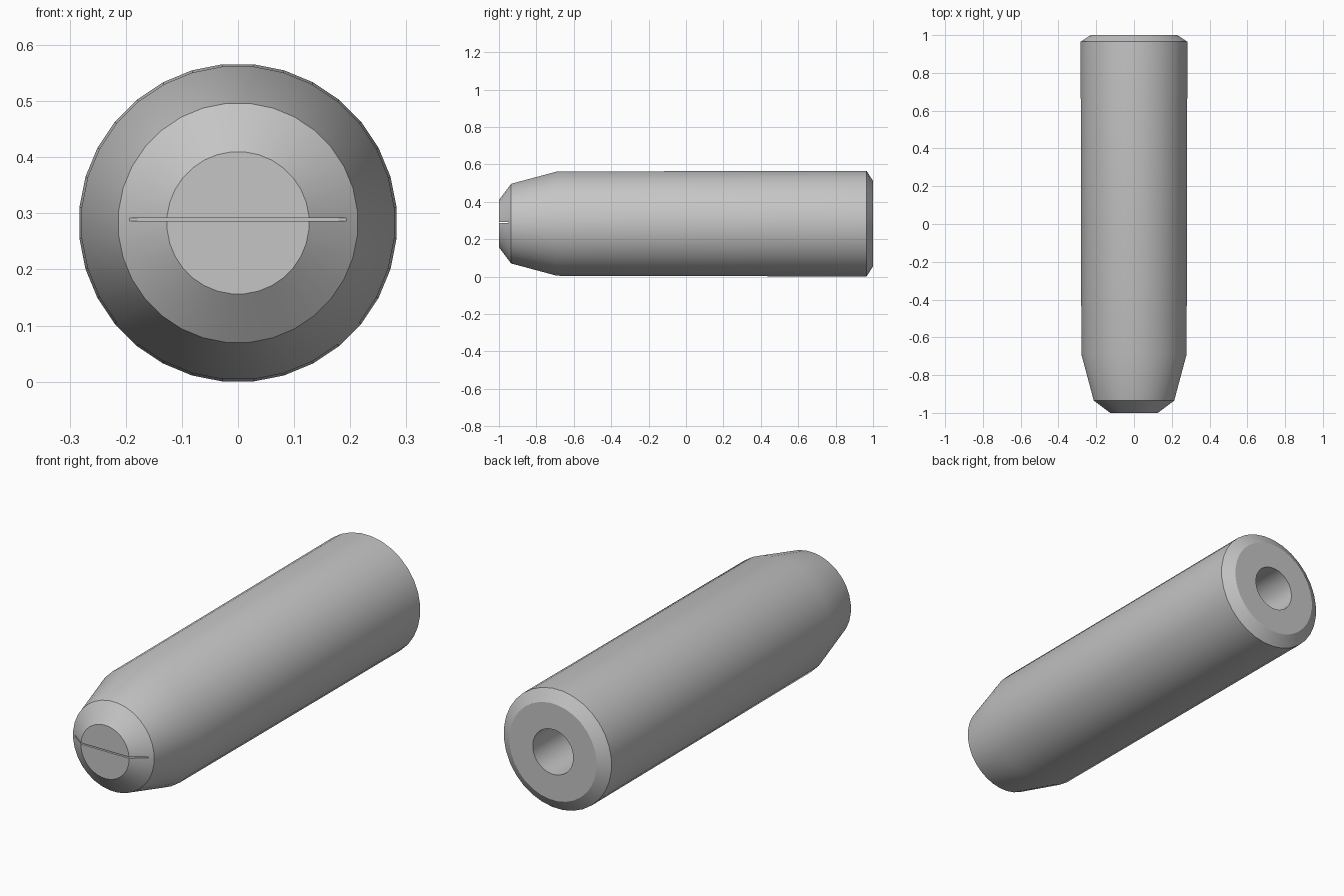
import bpy, bmesh, math
from mathutils import Matrix

cube = bpy.data.objects.get("Cube")
if cube:
    bpy.data.objects.remove(cube, do_unlink=True)

SIDES = 32
AXIS_Z = 0.283

grey = bpy.data.materials.new("plain grey")
grey.use_nodes = True
grey.diffuse_color = (0.56, 0.56, 0.56, 1)
grey.node_tree.nodes["Principled BSDF"].inputs["Base Color"].default_value = grey.diffuse_color


def make_object(name, bm):
    bmesh.ops.recalc_face_normals(bm, faces=bm.faces)
    mesh = bpy.data.meshes.new(name)
    bm.to_mesh(mesh)
    bm.free()
    mesh.materials.append(grey)
    obj = bpy.data.objects.new(name, mesh)
    bpy.context.collection.objects.link(obj)
    return obj


def lathe(name, profile):
    """Revolve (y, radius) points round the long axis and cap both ends."""
    bm = bmesh.new()
    angles = [2 * math.pi * (i + 0.5) / SIDES for i in range(SIDES)]
    rings = [[bm.verts.new((r * math.sin(a), y, AXIS_Z + r * math.cos(a))) for a in angles]
             for y, r in profile]
    for low, high in zip(rings, rings[1:]):
        for i in range(SIDES):
            j = (i + 1) % SIDES
            bm.faces.new((low[i], low[j], high[j], high[i]))
    bm.faces.new(rings[0])
    bm.faces.new(rings[-1])
    return make_object(name, bm)


# Body: tapered nose, straight barrel, chamfered back with a blind hole
pin = lathe("pin_body", [
    (-1, 0.127), (-0.935, 0.214), (-0.69, 0.28), (0.965, 0.284),
    (1, 0.23), (1, 0.107), (0.3, 0.107),
])

# Thin slit across the nose
bm = bmesh.new()
bmesh.ops.create_cube(bm, size=1, matrix=Matrix.Translation((0, -1, AXIS_Z + 0.006))
                      @ Matrix.Diagonal((0.6, 0.1, 0.006, 1)))
cutter = make_object("slit_cutter", bm)
cutter.hide_render = True

cut = pin.modifiers.new("slit", "BOOLEAN")
cut.operation = "DIFFERENCE"
cut.solver = "EXACT"
cut.object = cutter

bpy.ops.object.select_all(action="DESELECT")
pin.select_set(True)
bpy.context.view_layer.objects.active = pin
bpy.ops.object.modifier_apply(modifier=cut.name)
bpy.data.objects.remove(cutter, do_unlink=True)
bpy.ops.object.shade_smooth_by_angle(angle=math.radians(30))
